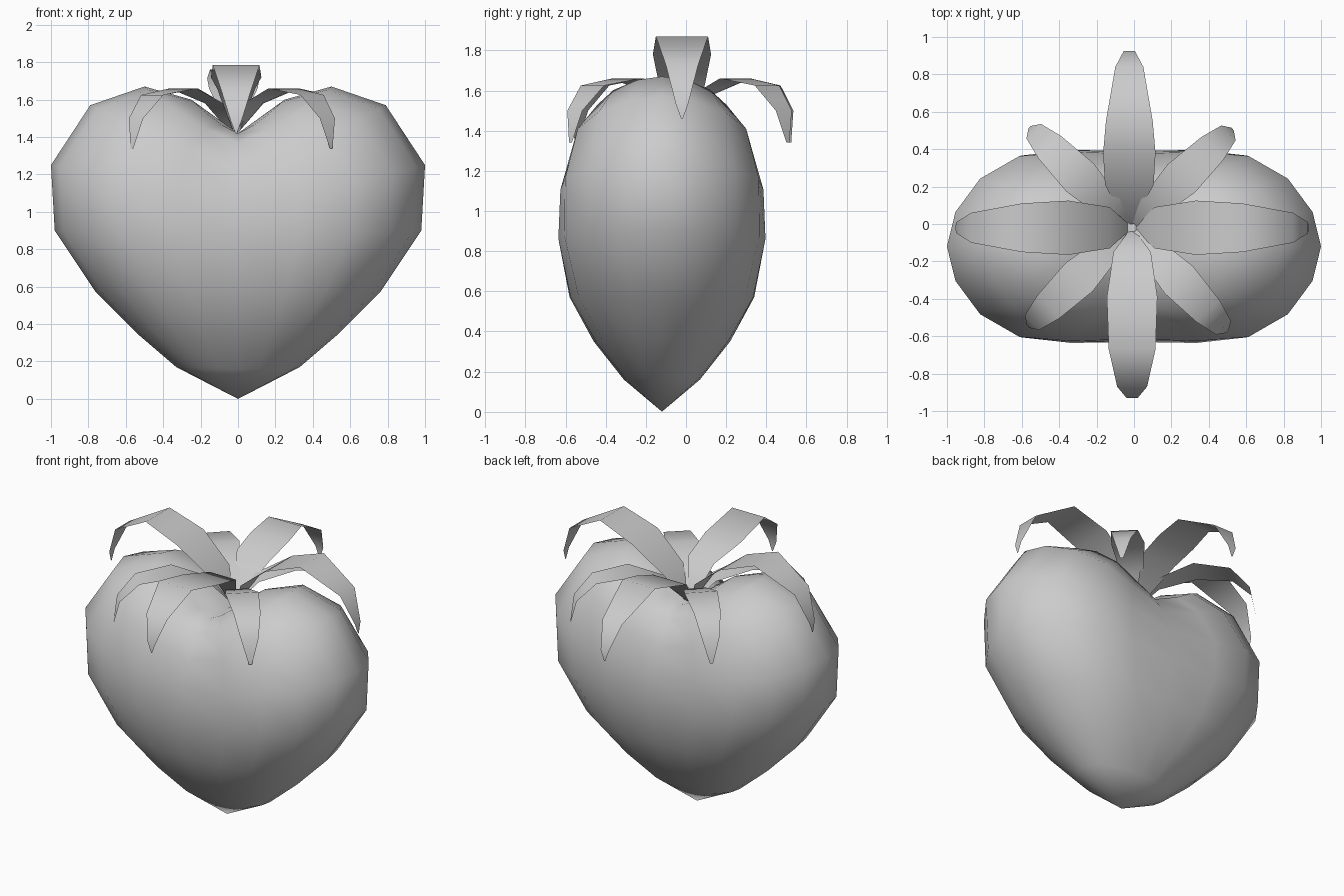
import bpy, bmesh
from math import sin, cos, pi, radians

if "Cube" in bpy.data.objects:
    bpy.data.objects.remove(bpy.data.objects["Cube"])


def make_object(name, bm):
    bmesh.ops.recalc_face_normals(bm, faces=bm.faces)
    mesh = bpy.data.meshes.new(name)
    bm.to_mesh(mesh)
    bm.free()
    obj = bpy.data.objects.new(name, mesh)
    bpy.context.collection.objects.link(obj)
    for p in mesh.polygons:
        p.use_smooth = True
    return obj


def power(v, e):
    return (abs(v) ** e) * (1 if v >= 0 else -1)


# Heart-shaped fruit: rings blended between a side profile (x, z)
# and a groove profile (y, z), running from the notch to the tip.
# The last value is how much the lobes bulge between the two.
SIDE = [(0.25, 1.60), (0.50, 1.67), (0.79, 1.57), (1.0, 1.25), (0.98, 0.90),
        (0.76, 0.57), (0.54, 0.35), (0.33, 0.17)]
GROOVE = [(0.18, 1.42, 0.2), (0.33, 1.37, 0.2), (0.43, 1.23, 0.2),
          (0.495, 1.06, 0.2), (0.51, 0.85, 0.17), (0.46, 0.57, 0.1),
          (0.34, 0.35, 0.04), (0.19, 0.16, 0.0)]
SEG, Y0 = 20, -0.12
bm = bmesh.new()
rings = []
for (x, zx), (y, zy, b) in zip(SIDE, GROOVE):
    ring = []
    for i in range(SEG):
        a = 2 * pi * i / SEG
        c, s = cos(a), sin(a)
        if abs(c) < 1e-6:
            c = 0.0
        w = abs(c) ** 1.2
        bulge = 1 + b * sin(2 * a) ** 2
        ring.append(bm.verts.new((x * power(c, 0.92),
                                  Y0 + y * power(s, 0.9) * bulge,
                                  zy + (zx - zy) * w)))
    rings.append(ring)
notch = bm.verts.new((0, Y0, 1.42))
tip = bm.verts.new((0, Y0, 0.0))
for i in range(SEG):
    j = (i + 1) % SEG
    bm.faces.new((notch, rings[0][i], rings[0][j]))
    bm.faces.new((tip, rings[-1][j], rings[-1][i]))
    for r0, r1 in zip(rings, rings[1:]):
        bm.faces.new((r0[i], r1[i], r1[j], r0[j]))
make_object("heart_fruit", bm)


# Leaves: thin arched strips given as (distance, height, half width)
def leaf(name, angle, path, centre=(-0.01, -0.02)):
    bm = bmesh.new()
    a = radians(angle)
    d, n = (cos(a), sin(a)), (-sin(a), cos(a))
    rows = []
    for r, z, h in path:
        rows.append([bm.verts.new((centre[0] + d[0] * r + n[0] * k * h,
                                   centre[1] + d[1] * r + n[1] * k * h, z))
                     for k in (-1, 1)])
    for p, q in zip(rows, rows[1:]):
        bm.faces.new((p[0], p[1], q[1], q[0]))
    make_object(name, bm)


SIDE_LEAF = [(0.02, 1.43, 0.02), (0.12, 1.61, 0.11), (0.34, 1.78, 0.145),
             (0.59, 1.87, 0.13), (0.86, 1.725, 0.08), (0.94, 1.53, 0.03),
             (0.945, 1.46, 0.004)]
FRONT_LEAF = [(0.02, 1.43, 0.02), (0.13, 1.655, 0.10), (0.37, 1.72, 0.135),
              (0.65, 1.785, 0.125), (0.85, 1.65, 0.08), (0.91, 1.49, 0.03),
              (0.91, 1.42, 0.004)]
BACK_LEAF = [(0.02, 1.43, 0.02), (0.23, 1.66, 0.13), (0.40, 1.715, 0.14),
             (0.57, 1.76, 0.125), (0.86, 1.61, 0.075), (0.945, 1.44, 0.03),
             (0.945, 1.37, 0.004)]
SMALL_LEAF = [(0.03, 1.44, 0.02), (0.15, 1.58, 0.07), (0.38, 1.66, 0.105),
              (0.61, 1.625, 0.085), (0.73, 1.50, 0.055), (0.76, 1.34, 0.01)]

leaf("right_leaf", 0, SIDE_LEAF)
leaf("left_leaf", 180, SIDE_LEAF)
leaf("back_leaf", 90, BACK_LEAF, (-0.025, -0.02))
leaf("front_leaf", 270, FRONT_LEAF, (-0.01, -0.02))
for label, ang in (("back_right", 44), ("back_left", 135),
                   ("front_left", 224), ("front_right", 313)):
    leaf(label + "_small_leaf", ang, SMALL_LEAF, (-0.02, -0.02))
